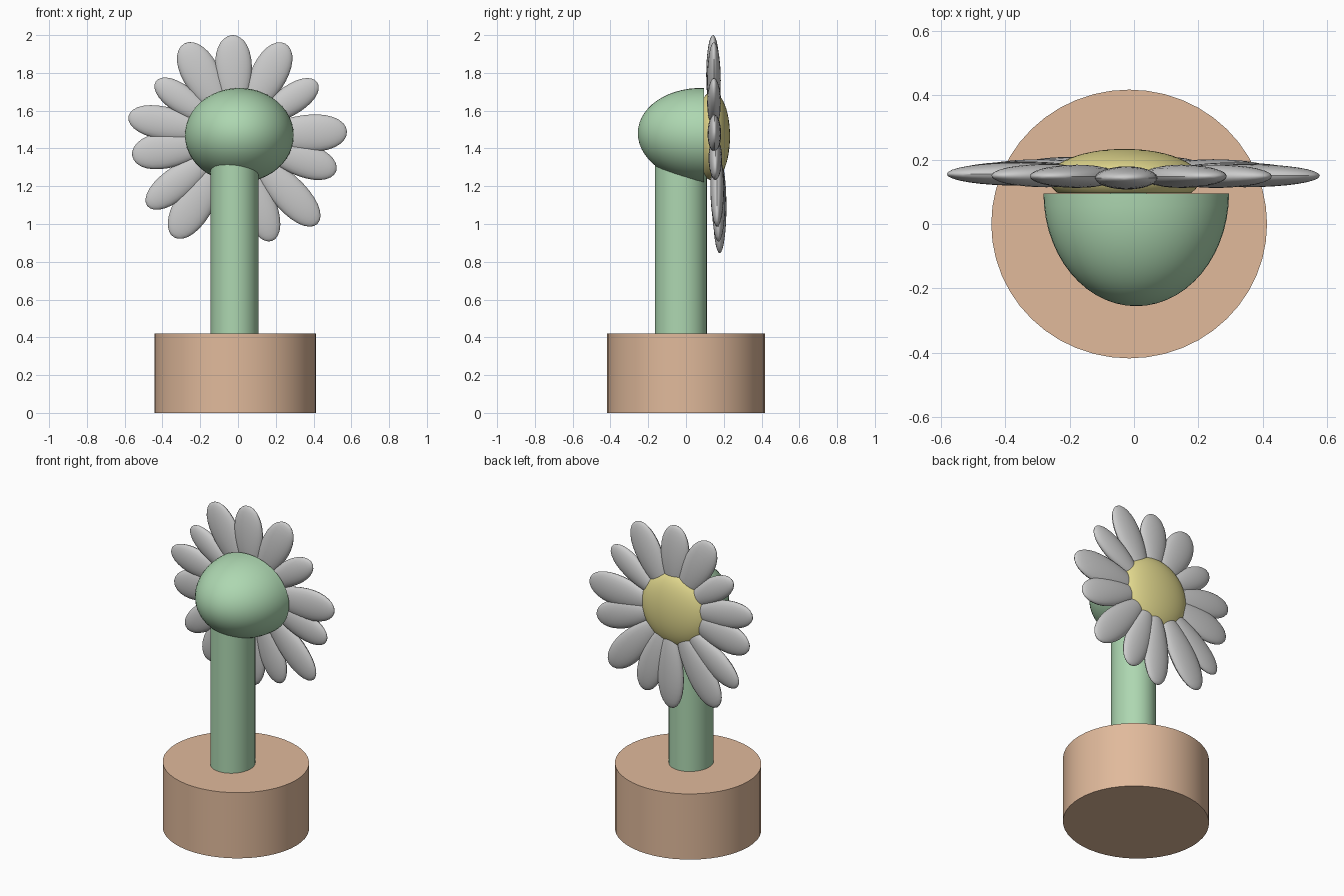
import bpy, bmesh, math
from mathutils import Vector, Matrix

if "Cube" in bpy.data.objects:
    bpy.data.objects.remove(bpy.data.objects["Cube"])


def material(name, rgb):
    m = bpy.data.materials.new(name)
    m.diffuse_color = (*rgb, 1)
    m.use_nodes = True
    m.node_tree.nodes["Principled BSDF"].inputs["Base Color"].default_value = m.diffuse_color
    return m


GREEN = material("leaf_green", (0.42, 0.68, 0.44))
BROWN = material("terracotta", (0.75, 0.49, 0.33))
YELLOW = material("pollen_yellow", (0.76, 0.69, 0.27))


def finish(name, bm, mat=None):
    bmesh.ops.recalc_face_normals(bm, faces=bm.faces)
    me = bpy.data.meshes.new(name)
    bm.to_mesh(me)
    bm.free()
    ob = bpy.data.objects.new(name, me)
    bpy.context.collection.objects.link(ob)
    if mat:
        me.materials.append(mat)
    bpy.ops.object.select_all(action='DESELECT')
    ob.select_set(True)
    bpy.context.view_layer.objects.active = ob
    bpy.ops.object.shade_smooth_by_angle(angle=math.radians(35))
    return ob


def cylinder(name, x, y, rx, ry, z0, z1, mat):
    bm = bmesh.new()
    bmesh.ops.create_cone(bm, cap_ends=True, segments=48, radius1=1, radius2=1, depth=1)
    bm.transform(Matrix.Translation((x, y, (z0 + z1) / 2)) @ Matrix.Diagonal((rx, ry, z1 - z0, 1)))
    return finish(name, bm, mat)


def cut_ellipsoid(name, centre, radii, cut_y, keep_back, mat, shear=0):
    # ellipsoid with its poles along y, sliced flat at cut_y
    bm = bmesh.new()
    bmesh.ops.create_uvsphere(bm, u_segments=48, v_segments=28, radius=1)
    bm.transform(Matrix.Translation(centre) @ Matrix.Diagonal((*radii, 1))
                 @ Matrix.Rotation(math.pi / 2, 4, 'X'))
    cut = bmesh.ops.bisect_plane(bm, geom=bm.verts[:] + bm.edges[:] + bm.faces[:],
                                 plane_co=(0, cut_y, 0), plane_no=(0, 1, 0), dist=1e-5,
                                 clear_inner=keep_back, clear_outer=not keep_back)
    bmesh.ops.holes_fill(bm, edges=[e for e in bm.edges if e.is_boundary], sides=0)
    for v in bm.verts:
        v.co.z += shear * (cut_y - v.co.y)
    return finish(name, bm, mat)


# Pot, stem, green cup and yellow centre
cylinder("pot", -0.015, 0, 0.428, 0.417, 0, 0.42, BROWN)
cylinder("stem", -0.018, -0.027, 0.127, 0.137, 0.42, 1.42, GREEN)
cut_ellipsoid("flower_cup", (0.007, 0.095, 1.47), (0.288, 0.35, 0.25), 0.095, False, GREEN, 0.03)
cut_ellipsoid("flower_centre", (-0.03, 0.14, 1.465), (0.235, 0.093, 0.235), 0.0955, True, YELLOW)


def petal(index, tx, tz, half_width, y):
    # egg-shaped petal, wider toward its tip
    hub = Vector((-0.01, y, 1.46))
    tip = Vector((tx, y, tz))
    d = (tip - hub).normalized()
    root = hub + d * 0.12
    half = (tip - root).length / 2
    bm = bmesh.new()
    bmesh.ops.create_uvsphere(bm, u_segments=24, v_segments=16, radius=1)
    for v in bm.verts:
        k = 0.97 + 0.22 * v.co.z
        v.co.x *= half_width * k
        v.co.y *= 0.036
        v.co.z *= half
    side = Vector((0, 1, 0)).cross(d)
    rot = Matrix((side, (0, 1, 0), d)).transposed().to_4x4()
    bm.transform(Matrix.Translation((root + tip) / 2) @ rot)
    finish(f"petal_{index:02d}", bm)


# Petal ring: tip x, tip z, half width, depth y
PETALS = [
    (-0.03, 2.0, 0.098, 0.143), (0.25, 1.955, 0.096, 0.148), (0.42, 1.75, 0.078, 0.148),
    (0.577, 1.49, 0.10, 0.15), (0.52, 1.28, 0.09, 0.155), (0.42, 1.0, 0.092, 0.165),
    (0.18, 0.91, 0.088, 0.172), (-0.02, 0.845, 0.09, 0.178), (-0.34, 0.93, 0.10, 0.172),
    (-0.48, 1.095, 0.085, 0.165), (-0.56, 1.36, 0.098, 0.158), (-0.58, 1.57, 0.088, 0.155),
    (-0.435, 1.755, 0.075, 0.15), (-0.285, 1.955, 0.10, 0.148),
]
for i, p in enumerate(PETALS, 1):
    petal(i, *p)
